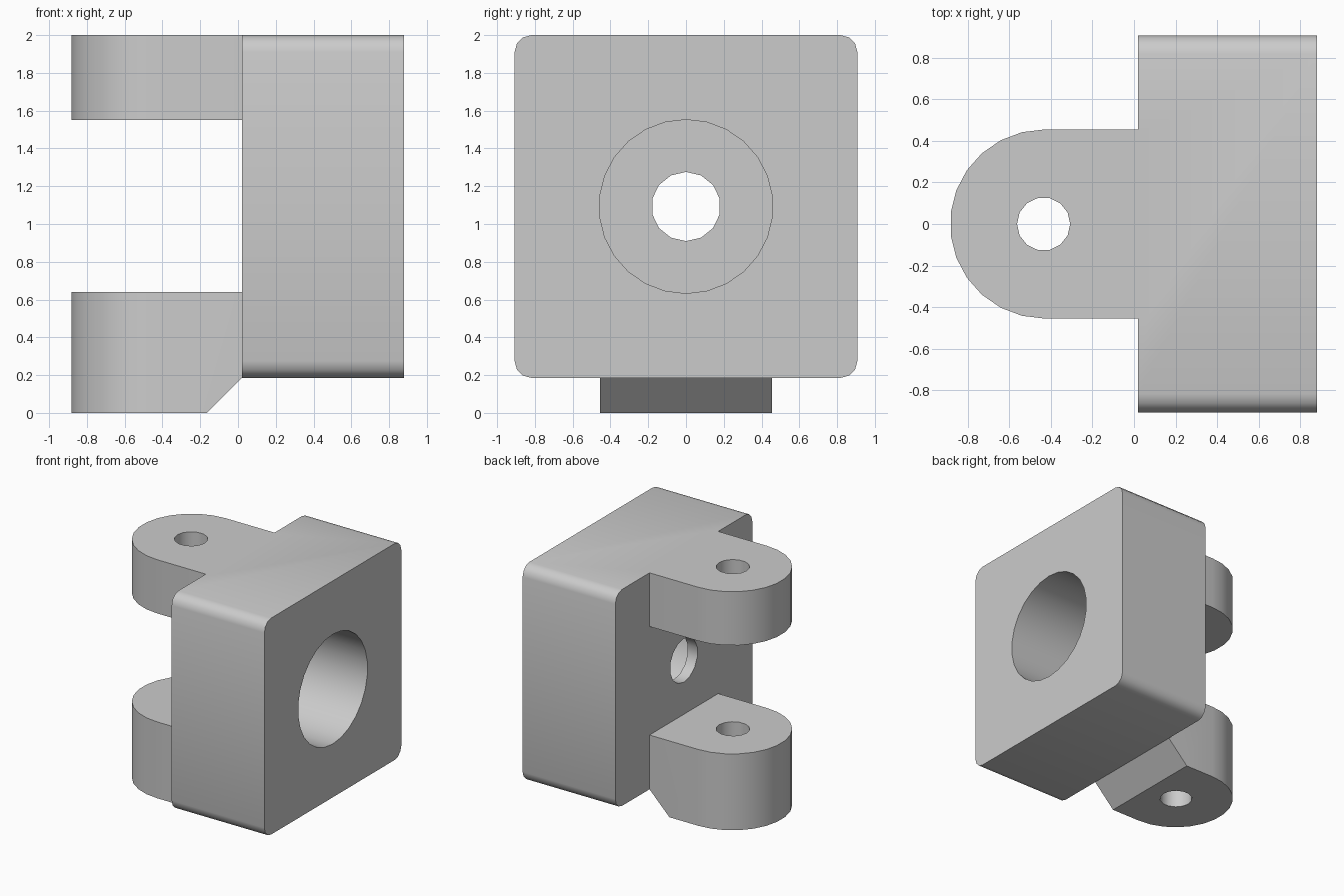
import bpy, bmesh, math
from mathutils import Matrix, Vector

cube = bpy.data.objects.get("Cube")
if cube:
    bpy.data.objects.remove(cube, do_unlink=True)

grey = bpy.data.materials.new("plain_grey")
grey.use_nodes = True
color = (0.6, 0.6, 0.6, 1.0)
grey.diffuse_color = color
grey.node_tree.nodes["Principled BSDF"].inputs["Base Color"].default_value = color

FACE_X = 0.02      # face of the block that carries the lugs
END_X = 0.88
BLOCK_Z = 0.185
TOP_Z = 2.0
BORE_Z = (BLOCK_Z + TOP_Z) / 2
PIN_X = -0.43
LUG_R = 0.455


def make_object(name, bm):
    bmesh.ops.recalc_face_normals(bm, faces=bm.faces)
    mesh = bpy.data.meshes.new(name)
    bm.to_mesh(mesh)
    bm.free()
    mesh.materials.append(grey)
    obj = bpy.data.objects.new(name, mesh)
    bpy.context.collection.objects.link(obj)
    return obj


def make_block():
    # Box with its four long edges rounded
    bm = bmesh.new()
    bmesh.ops.create_cube(bm, size=1)
    bmesh.ops.scale(bm, verts=bm.verts, vec=Vector((END_X - FACE_X, 1.815, TOP_Z - BLOCK_Z)))
    bmesh.ops.translate(bm, verts=bm.verts, vec=Vector(((FACE_X + END_X) / 2, 0, BORE_Z)))
    long_edges = [e for e in bm.edges if abs(e.verts[0].co.x - e.verts[1].co.x) > 0.1]
    bmesh.ops.bevel(bm, geom=long_edges, offset=0.09, segments=3, profile=0.5, affect='EDGES')
    return make_object("hinge_block", bm)


def make_lug(name, bottom, top, chamfer=False):
    # Round-ended plate, sunk slightly into the block
    bm = bmesh.new()
    steps = 13
    angles = [math.pi / 2 + math.pi * i / steps for i in range(steps + 1)]
    outline = [(PIN_X + LUG_R * math.cos(a), LUG_R * math.sin(a)) for a in angles]
    outline += [(FACE_X + 0.04, -LUG_R), (FACE_X + 0.04, LUG_R)]
    face = bm.faces.new([bm.verts.new((x, y, bottom)) for x, y in outline])
    new = bmesh.ops.extrude_face_region(bm, geom=[face])["geom"]
    bmesh.ops.translate(bm, verts=[v for v in new if isinstance(v, bmesh.types.BMVert)],
                        vec=Vector((0, 0, top - bottom)))
    if chamfer:
        bmesh.ops.bisect_plane(bm, geom=bm.verts[:] + bm.edges[:] + bm.faces[:],
                               plane_co=(FACE_X, 0, BLOCK_Z), plane_no=(1, 0, -1),
                               clear_outer=True)
    bmesh.ops.holes_fill(bm, edges=[e for e in bm.edges if e.is_boundary])
    return make_object(name, bm)


def make_cutter(name, radius, depth, sides, matrix):
    bm = bmesh.new()
    bmesh.ops.create_cone(bm, cap_ends=True, segments=sides, radius1=radius,
                          radius2=radius, depth=depth,
                          matrix=matrix @ Matrix.Rotation(math.pi / 2, 4, 'Z'))
    obj = make_object(name, bm)
    obj.hide_render = True
    return obj


def combine(target, other, operation):
    mod = target.modifiers.new(other.name, 'BOOLEAN')
    mod.operation = operation
    mod.solver = 'EXACT'
    mod.object = other
    bpy.context.view_layer.objects.active = target
    bpy.ops.object.modifier_apply(modifier=mod.name)
    bpy.data.objects.remove(other, do_unlink=True)


# Block with two fork lugs
body = make_block()
combine(body, make_lug("upper_lug", 1.55, TOP_Z), 'UNION')
combine(body, make_lug("lower_lug", 0.0, 0.64, chamfer=True), 'UNION')

# Deep bore, leaving a thin wall with a smaller hole
along_x = Matrix.Rotation(math.pi / 2, 4, 'Y')
bore_floor = FACE_X + 0.09
combine(body, make_cutter("bore", 0.46, 2, 26,
        Matrix.Translation((bore_floor + 1, 0, BORE_Z)) @ along_x), 'DIFFERENCE')
combine(body, make_cutter("wall_hole", 0.183, 0.6, 14,
        Matrix.Translation((FACE_X, 0, BORE_Z)) @ along_x), 'DIFFERENCE')

# Pin hole through both lugs
combine(body, make_cutter("pin_hole", 0.128, 5, 14,
        Matrix.Translation((PIN_X - 0.005, 0, 1))), 'DIFFERENCE')

bpy.ops.object.select_all(action='DESELECT')
body.select_set(True)
bpy.context.view_layer.objects.active = body
bpy.ops.object.shade_smooth_by_angle(angle=math.radians(35))
